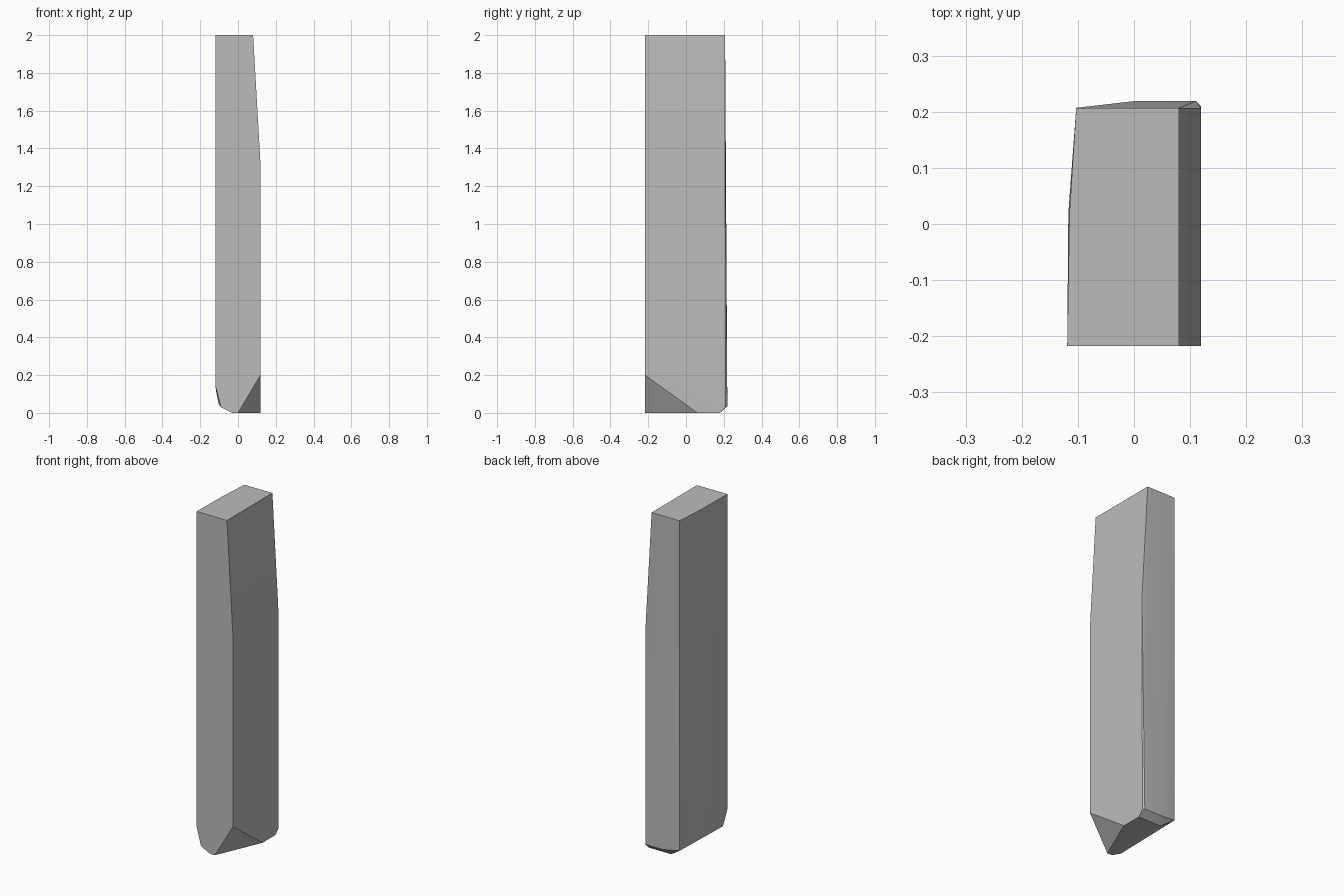
import bpy
import bmesh
from math import radians

cube = bpy.data.objects.get("Cube")
if cube:
    bpy.data.objects.remove(cube, do_unlink=True)

# Overall limits of the block
FRONT, BACK, BULGE = -0.217, 0.207, 0.219
LEFT, RIGHT, TOP = 0.119, -0.119, 2.0
REAR_RIGHT = -0.103


def make_material(name, value):
    material = bpy.data.materials.new(name)
    material.use_nodes = True
    colour = (value, value, value, 1)
    material.diffuse_color = colour
    shader = next(n for n in material.node_tree.nodes if n.type == "BSDF_PRINCIPLED")
    shader.inputs["Base Color"].default_value = colour
    return material


def hull_object(name, corners, material):
    """Wrap a convex solid around its corner points."""
    bm = bmesh.new()
    for corner in corners:
        bm.verts.new(corner)
    result = bmesh.ops.convex_hull(bm, input=bm.verts[:])
    spare = [g for g in result["geom_interior"] if isinstance(g, bmesh.types.BMVert)]
    bmesh.ops.delete(bm, geom=spare, context="VERTS")
    bmesh.ops.dissolve_limit(bm, angle_limit=radians(0.3),
                             verts=bm.verts[:], edges=bm.edges[:])
    bmesh.ops.recalc_face_normals(bm, faces=bm.faces[:])
    mesh = bpy.data.meshes.new(name)
    bm.to_mesh(mesh)
    bm.free()
    mesh.materials.append(material)
    obj = bpy.data.objects.new(name, mesh)
    bpy.context.collection.objects.link(obj)
    return obj


# Flat top, narrower on the tapering left side
top_rim = [
    (RIGHT, FRONT, TOP), (0.08, FRONT, TOP),
    (0.08, BACK, TOP), (REAR_RIGHT, BACK, TOP), (-0.115, 0.02, TOP),
]

# Left side, where the taper starts and the lower front corner is cut off
left_side = [
    (LEFT, FRONT, 1.32), (LEFT, BACK, 1.32),
    (LEFT, FRONT, 0.2), (LEFT, 0.06, 0), (LEFT, 0.18, 0), (LEFT, 0.21, 0.03),
]

# Rounded lower right edge and the underside
underside = [
    (RIGHT, FRONT, 0.14), (-0.09, FRONT, 0.03), (-0.03, FRONT, 0),
    (0, FRONT, 0), (-0.03, 0.18, 0), (-0.117, 0.02, 0.12),
]

# Slightly bulging lower back edge
back_edge = [
    (0.11, BULGE, 0.035), (0, BULGE, 0.035), (REAR_RIGHT, BACK, 0.05),
]

grey = make_material("plain grey", 0.5)
block = hull_object("chipped_block", top_rim + left_side + underside + back_edge, grey)

# Soft shading over the gentle bends, crisp main edges
bpy.ops.object.select_all(action="DESELECT")
block.select_set(True)
bpy.context.view_layer.objects.active = block
bpy.ops.object.shade_smooth_by_angle(angle=radians(25))
weighted = block.modifiers.new("face weighted shading", "WEIGHTED_NORMAL")
weighted.keep_sharp = True
